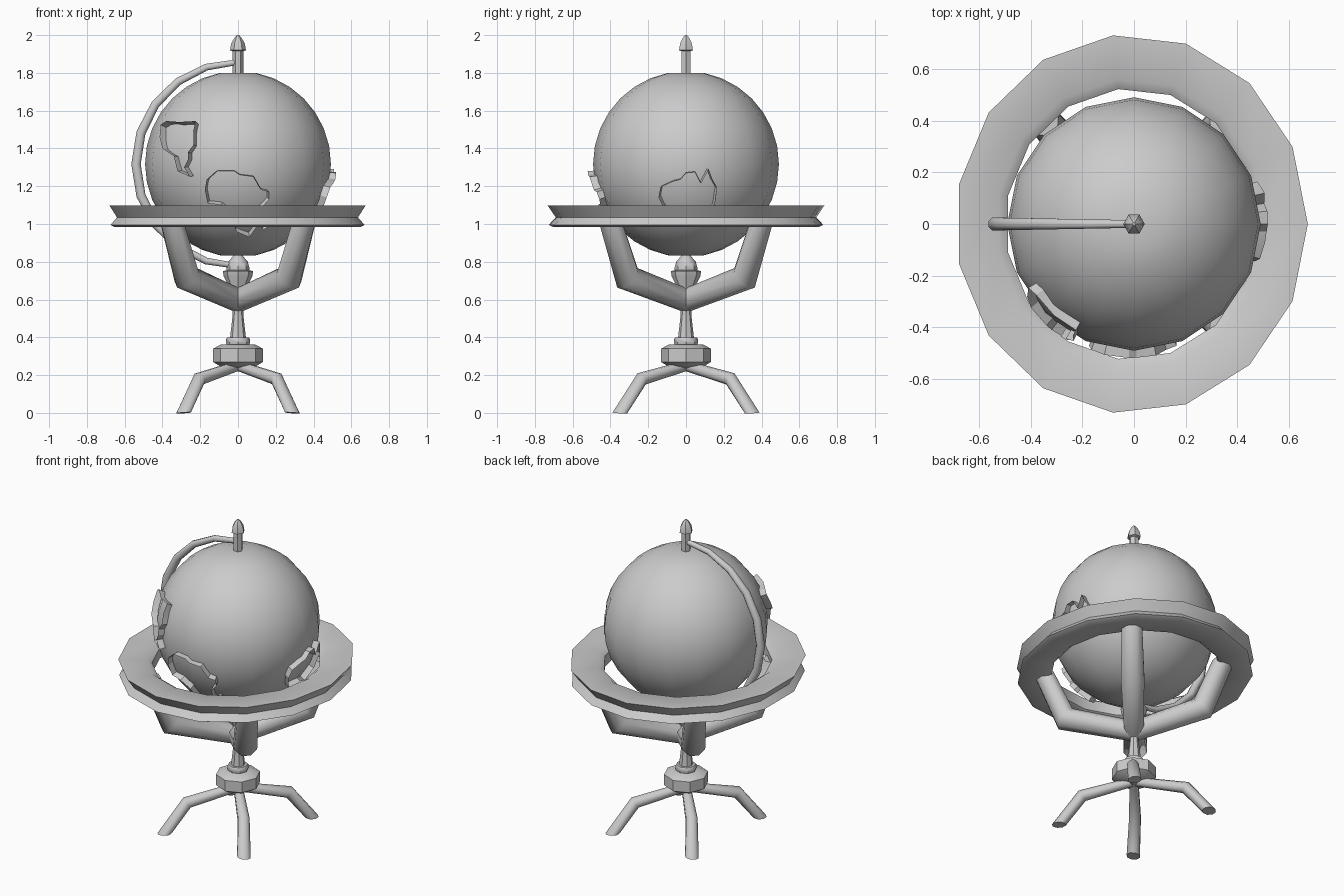
import bpy, bmesh, math
from mathutils import Vector

if "Cube" in bpy.data.objects:
    bpy.data.objects.remove(bpy.data.objects["Cube"])

CENTRE = Vector((0, 0, 1.317))


def finish(name, bm, angle=40, recalc=True):
    if recalc:
        bmesh.ops.recalc_face_normals(bm, faces=bm.faces)
    me = bpy.data.meshes.new(name)
    bm.to_mesh(me)
    bm.free()
    ob = bpy.data.objects.new(name, me)
    bpy.context.collection.objects.link(ob)
    bpy.ops.object.select_all(action='DESELECT')
    ob.select_set(True)
    bpy.context.view_layer.objects.active = ob
    bpy.ops.object.shade_smooth_by_angle(angle=math.radians(angle))
    return ob


def bridge(bm, a, b):
    n = len(a)
    for i in range(n):
        bm.faces.new((a[i], a[(i + 1) % n], b[(i + 1) % n], b[i]))


def lathe(name, profile, sides, sy=1.0, cx=0.0, closed=False, angle=40):
    """Turn an (r, z) profile round z; closed makes a ring, otherwise the ends are capped."""
    bm = bmesh.new()
    loops = []
    for r, z in profile:
        loops.append([bm.verts.new((cx + r * math.cos(math.tau * i / sides),
                                    sy * r * math.sin(math.tau * i / sides), z))
                      for i in range(sides)])
    for a, b in zip(loops, loops[1:]):
        bridge(bm, a, b)
    if closed:
        bridge(bm, loops[-1], loops[0])
    else:
        bm.faces.new(loops[0])
        bm.faces.new(loops[-1])
    return finish(name, bm, angle)


def sweep(name, path, radii, sides=8, end=None):
    """Tube along a path; end is the normal of the last section."""
    pts = [Vector(p) for p in path]
    d = [(b - a).normalized() for a, b in zip(pts, pts[1:])]
    tang = [d[0]] + [(a + b).normalized() for a, b in zip(d, d[1:])]
    tang.append(Vector(end) if end else d[-1])
    side = d[0].cross(d[1]).normalized()
    bm = bmesh.new()
    loops = []
    for p, t, r in zip(pts, tang, radii):
        up = t.cross(side).normalized()
        loops.append([bm.verts.new(p + r * (math.cos(k) * side + math.sin(k) * up))
                      for k in (math.tau * (i + .5) / sides for i in range(sides))])
    for a, b in zip(loops, loops[1:]):
        bridge(bm, a, b)
    bm.faces.new(loops[0])
    bm.faces.new(loops[-1])
    return finish(name, bm, 50)


def land(name, outline, on_right=False):
    """Open raised wall standing off the globe along a coastline."""
    bm = bmesh.new()
    inner, outer = [], []
    for u, z in outline:
        w = z - CENTRE.z
        depth = math.sqrt(.522 ** 2 - u * u - w * w)
        v = Vector((depth, u, w)) if on_right else Vector((u, -depth, w))
        outer.append(bm.verts.new(CENTRE + v))
        inner.append(bm.verts.new(CENTRE + v * .91))
    bridge(bm, inner, outer)
    return finish(name, bm, 20)


# globe with flattened poles
R = .492
lathe("globe", [(R * math.sin(math.pi * i / 16), CENTRE.z + R * math.cos(math.pi * i / 16))
                for i in range(1, 16)], 16)

# raised coastlines
land("southwest_land", [(-.41, 1.525), (-.38, 1.545), (-.31, 1.54), (-.225, 1.545), (-.237, 1.49),
                        (-.235, 1.42), (-.265, 1.38), (-.265, 1.34), (-.285, 1.30), (-.255, 1.25),
                        (-.32, 1.28), (-.34, 1.36), (-.40, 1.40), (-.415, 1.46)])
land("central_land", [(-.175, 1.18), (-.165, 1.235), (-.115, 1.28), (-.02, 1.28), (.01, 1.26),
                      (.085, 1.25), (.125, 1.18), (.165, 1.17), (.165, 1.13), (.12, 1.08),
                      (.11, 1.0), (.06, .93), (-.01, .96), (-.03, 1.05), (-.09, 1.10), (-.16, 1.11)])
land("small_island", [(.13, .97), (.155, .98), (.16, 1.03), (.135, 1.01)])
land("southeast_land", [(-.145, 1.14), (-.135, 1.195), (-.07, 1.225), (-.03, 1.235), (0, 1.27),
                        (.05, 1.275), (.08, 1.215), (.12, 1.29), (.14, 1.235), (.165, 1.19),
                        (.15, 1.09), (.08, 1.03), (0, 1.06), (-.10, 1.05)], True)

# horizon ring, slightly oval
lathe("horizon_ring", [(.49, 1.0), (.49, 1.07), (.525, 1.095), (.685, 1.097), (.645, 1.035),
                       (.68, .995), (.66, .985), (.51, .985)], 15, 1.075, -.01, True, 50)

# meridian arm around the left side
n = 10
arc = [math.pi / 2 + math.pi * i / n for i in range(n + 1)]
sweep("meridian_arm", [CENTRE + .54 * Vector((math.cos(a), 0, math.sin(a))) for a in arc],
      [.016 + .011 * math.sin(math.pi * i / n) for i in range(n + 1)])

# finial on top
lathe("finial", [(.028, 1.79), (.028, 1.915), (.042, 1.92), (.036, 1.955), (.02, 1.985),
                 (.006, 2.0)], 6)

# pedestal: knob, cup, column and hub
lathe("pivot_knob", [(.02, .84), (.03, .825), (.052, .80), (.06, .77), (.06, .75)], 8)
lathe("cup", [(.055, .757), (.08, .75), (.075, .72), (.048, .67), (.04, .60)], 8)
lathe("column", [(.028, .56), (.028, .52), (.043, .39)], 8)
lathe("collar", [(.058, .398), (.063, .39), (.063, .37), (.058, .355)], 8)
lathe("hub", [(.09, .362), (.132, .34), (.132, .27), (.10, .25), (.03, .235)], 8)

# four cradle arms and four feet on the diagonals
for sx, fx in ((1, "right"), (-1, "left")):
    for sy, fy in ((-1, "front"), (1, "back")):
        sweep(f"{fy}_{fx}_cradle_arm",
              [(0, 0, .595), (sx * .27, sy * .31, .715), (sx * .355, sy * .405, 1.03)],
              [.062, .075, .065], 8, (0, 0, 1))
        sweep(f"{fy}_{fx}_foot",
              [(0, 0, .25), (sx * .205, sy * .235, .18), (sx * .288, sy * .35, 0)],
              [.028, .037, .042], 8, (0, 0, -1))
